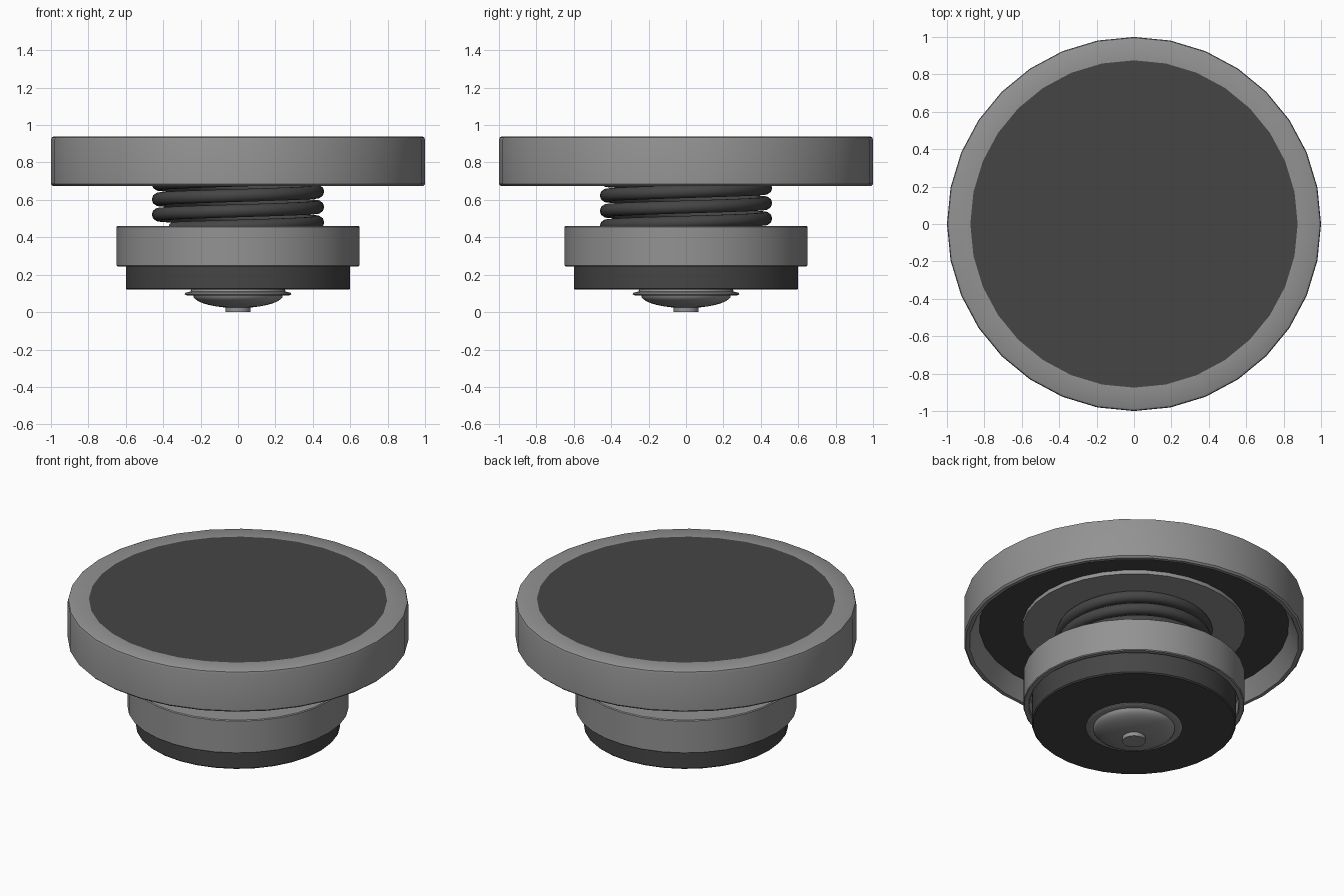
import bpy, bmesh, math

if "Cube" in bpy.data.objects:
    bpy.data.objects.remove(bpy.data.objects["Cube"])


def material(name, v):
    m = bpy.data.materials.new(name)
    m.diffuse_color = (v, v, v, 1)
    m.use_nodes = True
    m.node_tree.nodes["Principled BSDF"].inputs["Base Color"].default_value = m.diffuse_color
    return m


LIGHT = material("light grey", 0.29)
DARK = material("dark grey", 0.06)


def finish(name, bm, mat, angle=35):
    bmesh.ops.remove_doubles(bm, verts=bm.verts, dist=1e-5)
    bmesh.ops.recalc_face_normals(bm, faces=bm.faces)
    me = bpy.data.meshes.new(name)
    bm.to_mesh(me)
    bm.free()
    me.materials.append(mat)
    ob = bpy.data.objects.new(name, me)
    bpy.context.collection.objects.link(ob)
    bpy.ops.object.select_all(action='DESELECT')
    ob.select_set(True)
    bpy.context.view_layer.objects.active = ob
    bpy.ops.object.shade_smooth_by_angle(angle=math.radians(angle))
    return ob


def lathe(name, profile, mat, closed=False, steps=32):
    """Spin an (r, z) profile about the z axis."""
    bm = bmesh.new()
    vs = [bm.verts.new((r, 0, z)) for r, z in profile]
    es = [bm.edges.new(p) for p in zip(vs, vs[1:])]
    if closed:
        es.append(bm.edges.new((vs[-1], vs[0])))
    bmesh.ops.spin(bm, geom=vs + es, cent=(0, 0, 0), axis=(0, 0, 1),
                   angle=2 * math.pi, steps=steps, use_duplicate=False)
    return finish(name, bm, mat)


# Top cap: light rim around a flush dark plate, hollow underneath
lathe("cap_rim", [(0.875, 0.94), (0.985, 0.94), (0.996, 0.934), (1.0, 0.92),
                  (1.0, 0.685), (0.99, 0.675), (0.968, 0.675), (0.955, 0.70),
                  (0.91, 0.785), (0.875, 0.79)], LIGHT, closed=True)
lathe("cap_plate", [(0, 0.94), (0.875, 0.94), (0.912, 0.785), (0, 0.785)], DARK)

# Spring seat under the cap
lathe("upper_spring_seat", [(0, 0.785), (0.655, 0.785), (0.655, 0.76), (0, 0.76)], LIGHT)

# Coil spring, right handed
R, r, pitch, z0 = 0.425, 0.036, 0.082, 0.562
bm = bmesh.new()
per_turn, sides = 40, 10
first, last = int(-1.4 * per_turn), int(2.4 * per_turn)
rings = []
for i in range(first, last + 1):
    t = 2 * math.pi * i / per_turn
    ring = []
    for k in range(sides):
        a = 2 * math.pi * k / sides
        rad = R + r * math.cos(a)
        ring.append(bm.verts.new((rad * math.cos(t), rad * math.sin(t),
                                  z0 + pitch * i / per_turn + r * math.sin(a))))
    rings.append(ring)
for a, b in zip(rings, rings[1:]):
    for k in range(sides):
        n = (k + 1) % sides
        bm.faces.new((a[k], a[n], b[n], b[k]))
bm.faces.new(rings[0])
bm.faces.new(rings[-1])
finish("coil_spring", bm, DARK, 50)

# Lower cup holding the pad
lathe("lower_cup", [(0, 0.46), (0.645, 0.46), (0.65, 0.455), (0.65, 0.25), (0.645, 0.245),
                    (0.62, 0.245), (0.615, 0.25), (0.615, 0.33), (0, 0.33)], LIGHT)
lathe("lower_pad", [(0, 0.34), (0.60, 0.34), (0.60, 0.127), (0.593, 0.12), (0, 0.12)], DARK)

# Domed contact with a flange and a small pin
dome = [(0.24 * math.cos(a), 0.09 - 0.068 * math.sin(a))
        for a in (math.radians(d) for d in range(0, 91, 10))]
dome[-1] = (0, 0.022)
lathe("contact_dome", [(0, 0.122), (0.25, 0.122), (0.255, 0.11), (0.283, 0.103),
                       (0.285, 0.095), (0.275, 0.09)] + dome, LIGHT)
lathe("contact_pin", [(0, 0.03), (0.068, 0.03), (0.068, 0.0), (0, 0.0)], LIGHT)
